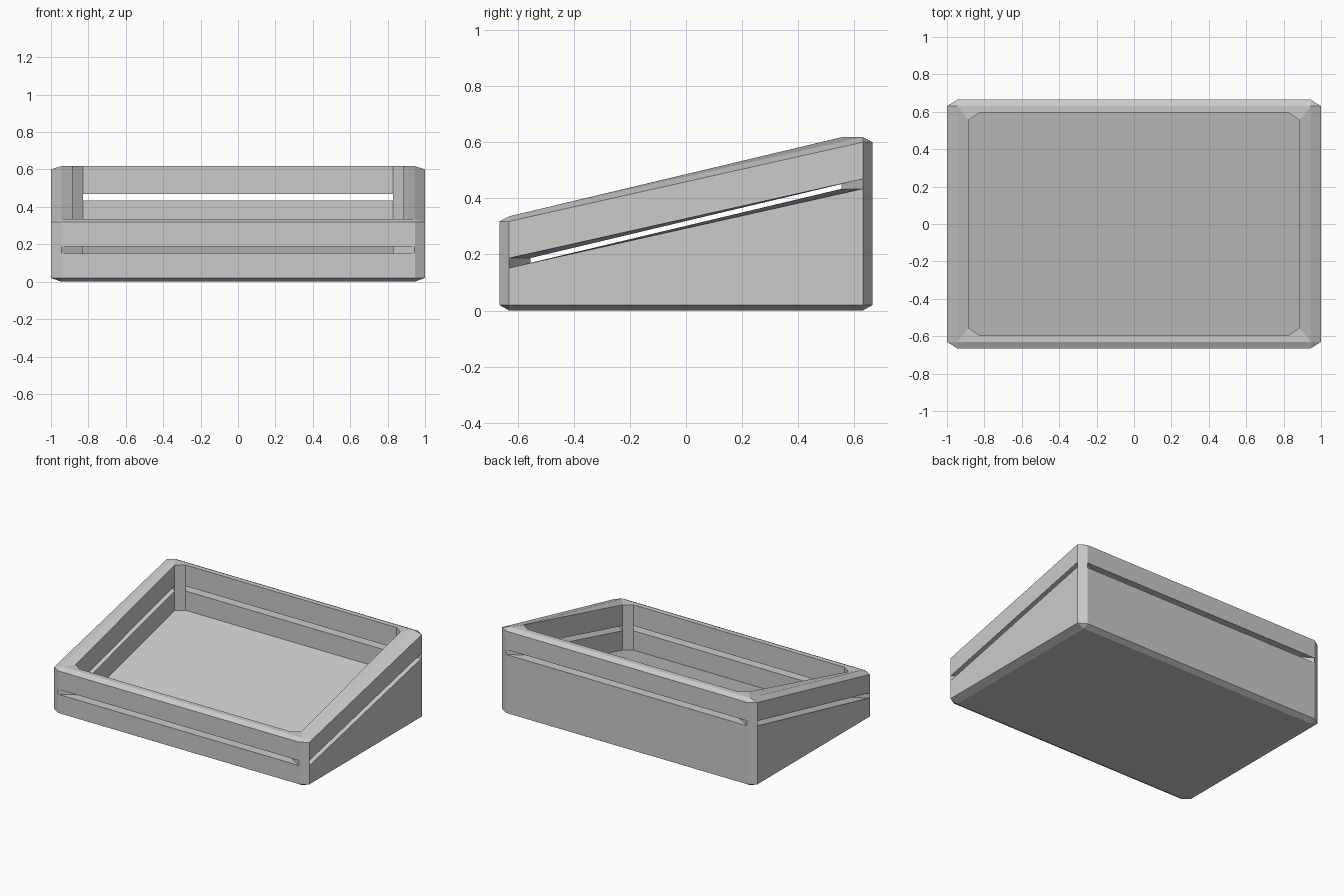
import bpy, bmesh

if "Cube" in bpy.data.objects:
    bpy.data.objects.remove(bpy.data.objects["Cube"])

LIFT = 0.282   # how much the rear half of the tray is raised
bm = bmesh.new()


def ring(X, Y, a, b, z, lift=LIFT):
    """Eight-sided ring; even edges are the long sides, odd ones the corners."""
    pts = [(-a, -Y), (a, -Y), (X, -b), (X, b), (a, Y), (-a, Y), (-X, b), (-X, -b)]
    return [bm.verts.new((x, y, z + (lift if y > 0 else 0))) for x, y in pts]


def outer(z, lift=LIFT):
    return ring(1.0, 0.665, 0.945, 0.63, z, lift)


def outer_cap(z, lift=LIFT):
    return ring(0.945, 0.63, 0.945, 0.63, z, lift)


def inner(z):
    return ring(0.885, 0.595, 0.828, 0.555, z)


def bridge(r0, r1, slots=False):
    for i in range(8):
        if slots and i % 2 == 0:
            continue
        j = (i + 1) % 8
        bm.faces.new((r0[i], r0[j], r1[j], r1[i]))


# cross-section rings: base, outer wall, rim, inner wall, floor
rings = [outer_cap(0.0, 0), outer(0.02, 0), outer(0.152), outer(0.187),
         outer(0.318), outer_cap(0.336), inner(0.336), inner(0.187),
         inner(0.152), inner(0.015)]
for k in range(len(rings) - 1):
    bridge(rings[k], rings[k + 1], slots=k in (2, 7))
bm.faces.new(rings[0])
bm.faces.new(rings[-1])

# slot tunnels through each of the four walls
o_lo, o_hi, i_hi, i_lo = rings[2], rings[3], rings[7], rings[8]
for i in range(0, 8, 2):
    j = i + 1
    loop = [(o_lo[i], i_lo[i]), (o_lo[j], i_lo[j]), (o_hi[j], i_hi[j]), (o_hi[i], i_hi[i])]
    for n in range(4):
        (a, b), (c, d) = loop[n], loop[(n + 1) % 4]
        bm.faces.new((a, c, d, b))

# merge collapsed bevel corners and orient faces
bmesh.ops.remove_doubles(bm, verts=bm.verts[:], dist=0.0005)
bmesh.ops.recalc_face_normals(bm, faces=bm.faces[:])

mesh = bpy.data.meshes.new("sloped_tray")
bm.to_mesh(mesh)
bm.free()
tray = bpy.data.objects.new("sloped_tray", mesh)
bpy.context.collection.objects.link(tray)
